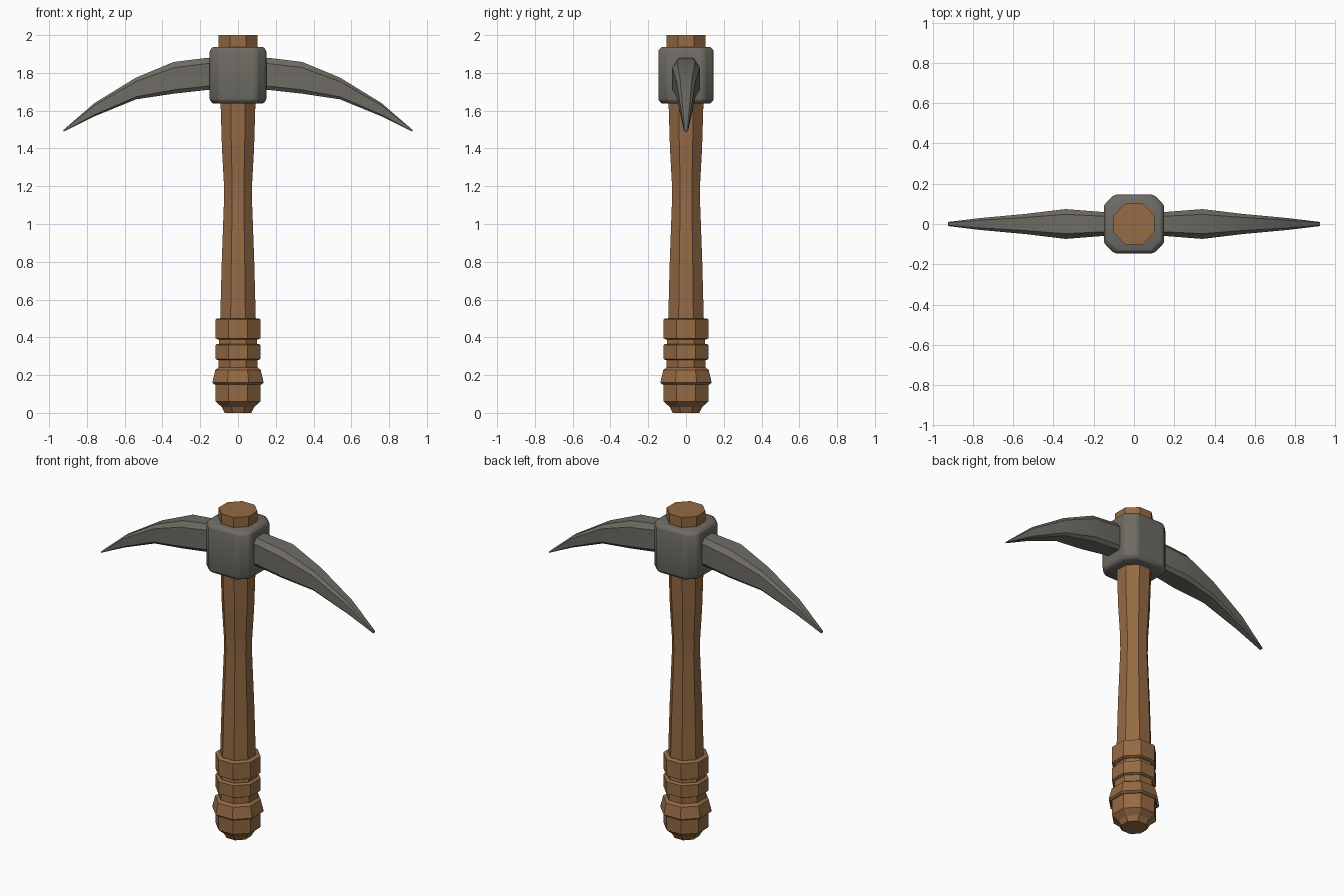
import bpy, bmesh, math

cube = bpy.data.objects.get("Cube")
if cube:
    bpy.data.objects.remove(cube, do_unlink=True)


def material(name, rgb):
    m = bpy.data.materials.new(name)
    m.use_nodes = True
    m.diffuse_color = (*rgb, 1)
    m.node_tree.nodes["Principled BSDF"].inputs["Base Color"].default_value = (*rgb, 1)
    return m


wood = material("wood brown", (0.30, 0.145, 0.057))
iron = material("iron grey", (0.155, 0.148, 0.125))


def loft(name, rings, mat):
    """Skin a list of equal-length rings of points and cap both ends."""
    bm = bmesh.new()
    loops = [[bm.verts.new(p) for p in ring] for ring in rings]
    for a, b in zip(loops, loops[1:]):
        for i in range(len(a)):
            j = (i + 1) % len(a)
            bm.faces.new((a[i], a[j], b[j], b[i]))
    bm.faces.new(loops[0])
    bm.faces.new(loops[-1])
    bmesh.ops.recalc_face_normals(bm, faces=bm.faces)
    mesh = bpy.data.meshes.new(name)
    bm.to_mesh(mesh)
    bm.free()
    mesh.materials.append(mat)
    obj = bpy.data.objects.new(name, mesh)
    bpy.context.collection.objects.link(obj)
    return obj


def octagon(half_width, z):
    r = half_width / math.cos(math.pi / 8)
    angles = [(k + 0.5) * math.pi / 4 for k in range(8)]
    return [(r * math.cos(a), r * math.sin(a), z) for a in angles]


def turned(name, profile):
    return loft(name, [octagon(w, z) for w, z in profile], wood)


# Handle shaft, waisted in the middle
turned("handle", [(0.094, 0.30), (0.094, 0.50), (0.086, 0.80), (0.074, 1.13),
                  (0.075, 1.22), (0.085, 1.40), (0.092, 1.63), (0.102, 1.92), (0.102, 2.0)])

# Grip: pommel, flared ring and two bands
turned("pommel", [(0.07, 0), (0.085, 0.03), (0.118, 0.06), (0.120, 0.155)])
turned("flared_ring", [(0.125, 0.15), (0.136, 0.16), (0.120, 0.228), (0.104, 0.24)])
turned("grip_core", [(0.104, 0.22), (0.104, 0.30), (0.098, 0.42)])
for name, low, high in (("lower_band", 0.285, 0.36), ("upper_band", 0.395, 0.495)):
    turned(name, [(0.108, low - 0.006), (0.119, low), (0.119, high), (0.108, high + 0.006)])


# Collar: chamfered block around the shaft
def collar_ring(inset, z):
    x, y, c = 0.15 - inset, 0.146 - inset, 0.052
    return [(x, y - c, z), (x - c, y, z), (c - x, y, z), (-x, y - c, z),
            (-x, c - y, z), (c - x, -y, z), (x - c, -y, z), (x, c - y, z)]


collar = loft("collar", [collar_ring(i, z) for i, z in (
    (0.022, 1.637), (0.006, 1.645), (0, 1.662), (0, 1.913), (0.006, 1.93), (0.022, 1.938))], iron)
bevel = collar.modifiers.new("soft_edges", "BEVEL")
bevel.width = 0.012
bevel.segments = 2
bevel.limit_method = "ANGLE"
bevel.angle_limit = math.radians(35)

# Pick blades: x, underside, top edge, half thickness
STATIONS = [(0.10, 1.705, 1.88, 0.055), (0.16, 1.71, 1.88, 0.060), (0.34, 1.69, 1.858, 0.074),
            (0.54, 1.66, 1.775, 0.050), (0.76, 1.57, 1.64, 0.030), (0.925, 1.488, 1.497, 0.010)]


def blade_ring(side, x, low, high, w):
    h = high - low
    half = [(0.75, 0), (1, 0.12), (1, 0.82), (0.65, 1)]
    section = half + [(-y, t) for y, t in reversed(half)]
    return [(side * x, y * w, low + t * h) for y, t in section]


for name, side in (("left_blade", 1), ("right_blade", -1)):
    loft(name, [blade_ring(side, *s) for s in STATIONS], iron)

# Soft shading on the metal, crisp facets on the wood
for obj in bpy.context.scene.objects:
    obj.select_set(obj.type == "MESH" and iron.name in obj.data.materials)
bpy.context.view_layer.objects.active = collar
bpy.ops.object.shade_smooth_by_angle(angle=math.radians(30))
